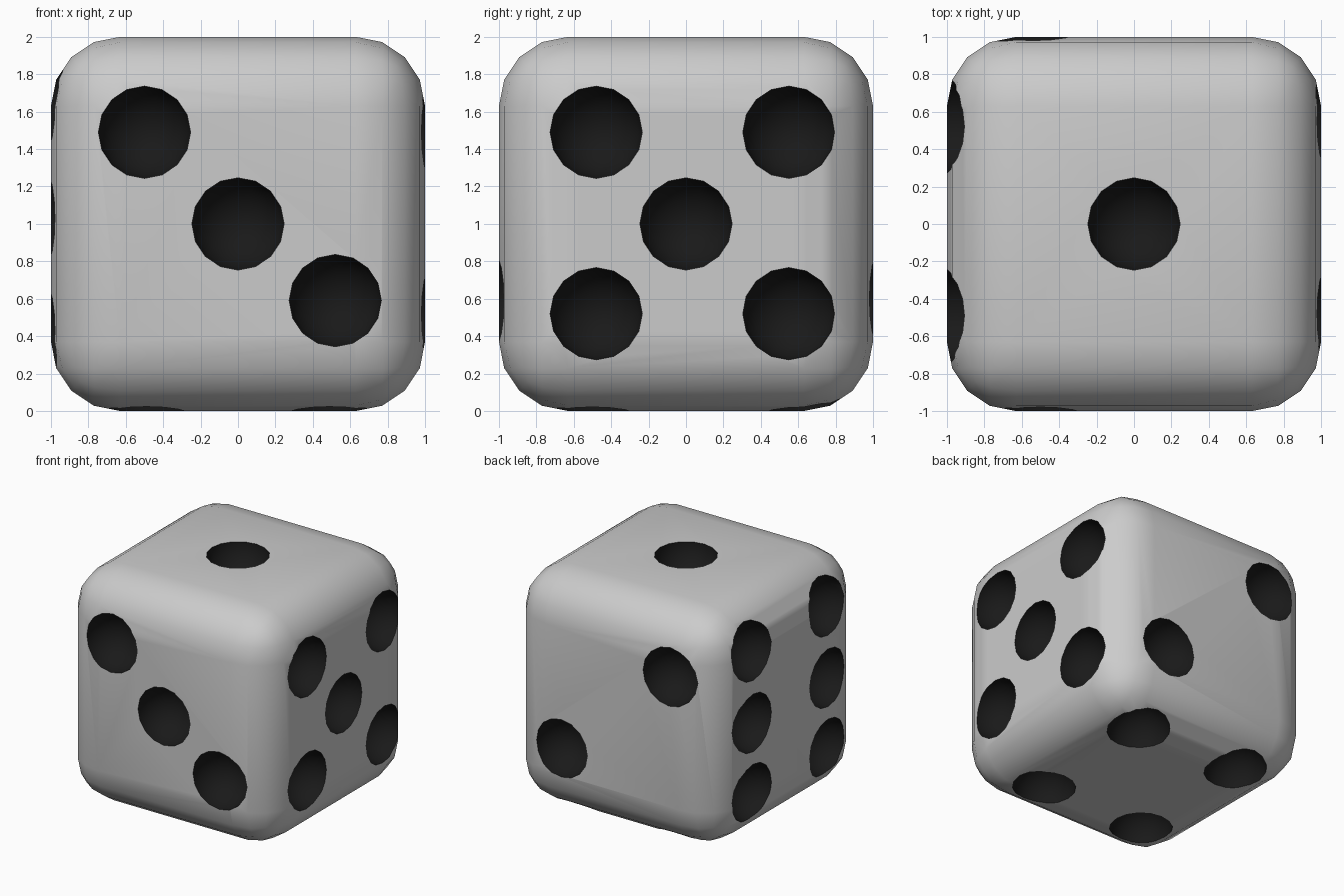
import bpy, bmesh
from math import radians
from mathutils import Vector, Matrix

if "Cube" in bpy.data.objects:
    bpy.data.objects.remove(bpy.data.objects["Cube"])


def material(name, colour):
    m = bpy.data.materials.new(name)
    m.diffuse_color = colour
    m.use_nodes = True
    m.node_tree.nodes["Principled BSDF"].inputs["Base Color"].default_value = m.diffuse_color
    return m


def make_object(name, bm, mats):
    me = bpy.data.meshes.new(name)
    bm.to_mesh(me)
    bm.free()
    for m in mats:
        me.materials.append(m)
    ob = bpy.data.objects.new(name, me)
    bpy.context.collection.objects.link(ob)
    return ob


mats = [material("body_grey", (0.8, 0.8, 0.8, 1)),
        material("pip_black", (0.01, 0.01, 0.01, 1))]

# rounded cube body
bm = bmesh.new()
bmesh.ops.create_cube(bm, size=2, matrix=Matrix.Translation((0, 0, 1)))
bmesh.ops.bevel(bm, geom=bm.verts[:] + bm.edges[:], offset=0.37, segments=4,
                profile=0.5, affect='EDGES', clamp_overlap=True)
die = make_object("die_body", bm, mats)

# pip centres, grouped by face normal
pips = {
    (0, 0, 1): [(0, 0, 2)],
    (0, 1, 0): [(0.48, 1, 0.6), (-0.54, 1, 1.48)],
    (0, -1, 0): [(-0.5, -1, 1.49), (0, -1, 1), (0.52, -1, 0.59)],
    (0, 0, -1): [(x, y, 0) for x in (-0.49, 0.49) for y in (-0.5, 0.64)],
    (1, 0, 0): [(1, 0, 1)] + [(1, y, z) for y in (-0.48, 0.55) for z in (0.52, 1.49)],
    (-1, 0, 0): [(-1, y, z) for y in (-0.49, 0.52) for z in (0.43, 1.03, 1.64)],
}

# spherical cutters that hollow out the pips
bm = bmesh.new()
for normal, centres in pips.items():
    turn = Vector(normal).to_track_quat('Z', 'Y').to_matrix().to_4x4()
    for c in centres:
        bmesh.ops.create_uvsphere(bm, u_segments=16, v_segments=11, radius=0.249,
                                  matrix=Matrix.Translation(c) @ turn)
for f in bm.faces:
    f.material_index = 1
cutter = make_object("pip_cutter", bm, mats)
cutter.hide_render = True

# cut the pips and bake the result
bpy.context.view_layer.objects.active = die
die.select_set(True)
mod = die.modifiers.new("pips", 'BOOLEAN')
mod.operation = 'DIFFERENCE'
mod.solver = 'EXACT'
mod.object = cutter
bpy.ops.object.modifier_apply(modifier=mod.name)
bpy.data.objects.remove(cutter)

bpy.ops.object.shade_smooth_by_angle(angle=radians(35))
